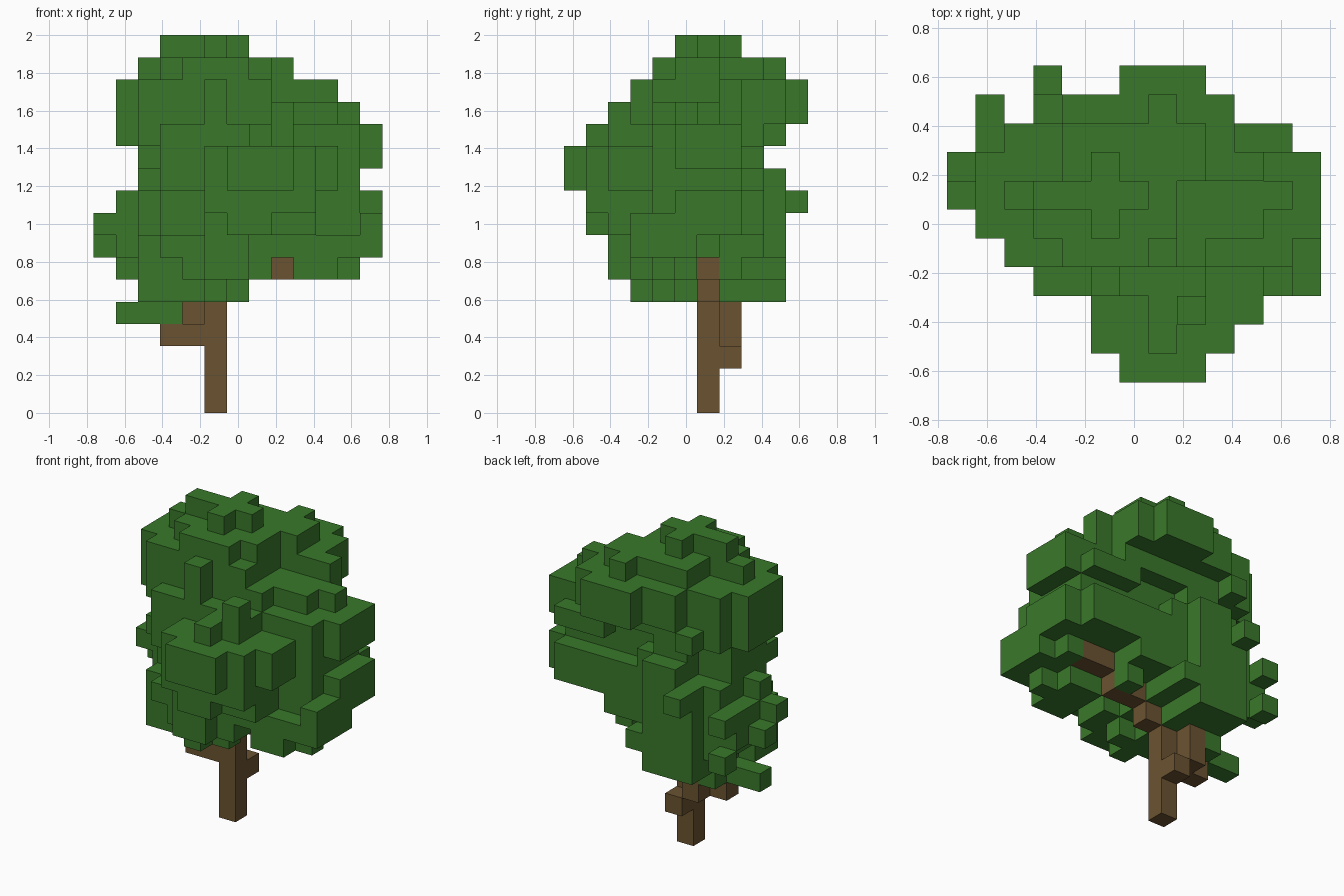
import bpy
import bmesh
import math
from itertools import product
from mathutils import Vector

default_cube = bpy.data.objects.get("Cube")
if default_cube:
    bpy.data.objects.remove(default_cube, do_unlink=True)

# The tree is laid out on a block grid, and each box lists its
# first and last block along x, y and z
BLOCK = 2 / 17
CENTRE = Vector((6.5, 5.5, 0))

TRUNK = [
    (5, 5, 6, 6, 0, 5),    # stem
    (5, 5, 7, 7, 2, 2),    # stub at the back
    (3, 4, 6, 6, 3, 3),    # limb towards -x
    (4, 4, 7, 7, 3, 4),
    # rising limb towards +x
    (6, 6, 6, 6, 5, 5), (7, 8, 6, 6, 6, 6), (9, 10, 6, 6, 7, 7),
]

CROWN = [
    # cross-shaped tip
    (3, 6, 6, 6, 16, 16), (5, 5, 5, 7, 16, 16),
    # upper step
    (4, 6, 4, 4, 15, 15), (3, 7, 5, 5, 15, 15), (2, 7, 6, 6, 15, 15),
    (4, 8, 7, 8, 15, 15), (7, 7, 9, 9, 15, 15),
    # broad body with front column and back bulge
    (2, 7, 4, 8, 12, 14), (1, 1, 5, 7, 12, 14), (5, 5, 3, 3, 12, 14),
    (4, 9, 9, 9, 13, 14), (6, 8, 10, 10, 13, 14), (8, 9, 8, 8, 12, 14),
    (8, 10, 7, 7, 13, 14), (3, 3, 9, 9, 12, 12),
    # step towards +x
    (8, 10, 5, 6, 13, 13), (8, 8, 4, 4, 13, 13), (11, 11, 6, 6, 13, 13),
]

UPPER_BOUGHS = [
    # core below the crown
    (3, 8, 4, 4, 10, 11), (2, 8, 5, 7, 10, 11), (8, 8, 4, 8, 12, 12),
    (2, 2, 4, 4, 10, 10),
    (4, 5, 8, 8, 11, 11), (4, 6, 8, 8, 10, 10), (4, 5, 9, 9, 10, 10),
    # bough towards +x
    (9, 11, 4, 7, 10, 12), (9, 10, 3, 3, 11, 11), (9, 11, 8, 8, 11, 11),
    (12, 12, 5, 7, 11, 12),
    # bough towards the front
    (6, 8, 0, 0, 10, 11), (5, 9, 1, 1, 9, 11), (6, 7, 1, 1, 8, 8),
    (5, 9, 2, 3, 8, 11), (10, 10, 2, 3, 10, 11), (3, 8, 3, 3, 10, 12),
    (7, 7, 1, 2, 12, 12), (8, 8, 2, 2, 12, 13),
]

LOWER_BOUGHS = [
    # middle and +x side
    (5, 8, 3, 8, 7, 9), (9, 11, 4, 6, 7, 9), (9, 11, 7, 8, 8, 9),
    (12, 12, 3, 5, 7, 8), (12, 12, 6, 7, 8, 8), (12, 12, 5, 7, 9, 9),
    (9, 10, 3, 3, 6, 7), (11, 11, 3, 3, 7, 7),
    (9, 10, 4, 5, 6, 6), (11, 11, 4, 4, 6, 6),
    (7, 7, 3, 4, 6, 6), (8, 8, 7, 7, 6, 7),
    # -x side and its front
    (2, 6, 4, 8, 6, 7), (3, 6, 4, 8, 8, 9), (2, 2, 5, 8, 8, 9),
    (3, 6, 3, 3, 7, 7), (4, 6, 3, 3, 6, 6), (5, 6, 2, 2, 6, 7),
    (1, 1, 6, 7, 7, 8), (1, 1, 6, 6, 9, 9),
]

SPRIGS = [
    # underside
    (2, 4, 4, 5, 5, 5), (5, 5, 3, 5, 5, 5), (6, 6, 4, 4, 5, 5),
    (3, 4, 6, 6, 5, 5), (3, 5, 7, 8, 5, 5),
    # back wall and its single blocks
    (3, 5, 9, 9, 5, 9), (6, 6, 9, 9, 6, 6), (3, 3, 10, 10, 9, 9),
    (1, 1, 8, 8, 7, 8), (1, 1, 9, 9, 8, 8), (1, 1, 9, 9, 6, 6),
    # low tuft on the limb, and outermost tips
    (1, 3, 6, 6, 4, 4), (3, 3, 7, 7, 4, 4),
    (0, 0, 6, 6, 8, 8), (0, 0, 7, 7, 7, 7),
]


def blocks(boxes):
    """All grid blocks covered by the boxes."""
    cells = set()
    for x0, x1, y0, y1, z0, z1 in boxes:
        cells.update(product(range(x0, x1 + 1), range(y0, y1 + 1), range(z0, z1 + 1)))
    return cells


def make_material(name, colour):
    mat = bpy.data.materials.new(name)
    mat.use_nodes = True
    mat.diffuse_color = colour
    shader = next(n for n in mat.node_tree.nodes if n.type == 'BSDF_PRINCIPLED')
    shader.inputs["Base Color"].default_value = colour
    shader.inputs["Roughness"].default_value = 0.9
    return mat


def build(name, cells, occupied, mat):
    """Mesh the outside faces of a set of blocks."""
    bm = bmesh.new()
    corners = {}

    def corner(point):
        key = tuple(round(c) for c in point)
        if key not in corners:
            corners[key] = bm.verts.new((Vector(key) - CENTRE) * BLOCK)
        return corners[key]

    for cell in sorted(cells):
        for axis, side in product(range(3), (0, 1)):
            neighbour = list(cell)
            neighbour[axis] += 2 * side - 1
            if tuple(neighbour) in occupied:
                continue
            base, u, v = Vector(cell), Vector((0, 0, 0)), Vector((0, 0, 0))
            base[axis] += side
            u[(axis + 1) % 3] = 1
            v[(axis + 2) % 3] = 1
            ring = [base, base + u, base + u + v, base + v]
            if not side:
                ring.reverse()
            bm.faces.new([corner(p) for p in ring])
    # merge coplanar block faces into larger flat ones
    bmesh.ops.dissolve_limit(bm, angle_limit=math.radians(1),
                             verts=bm.verts, edges=bm.edges)
    mesh = bpy.data.meshes.new(name)
    bm.to_mesh(mesh)
    bm.free()
    mesh.materials.append(mat)
    obj = bpy.data.objects.new(name, mesh)
    bpy.context.scene.collection.objects.link(obj)
    return obj


bark = make_material("bark brown", (0.147, 0.087, 0.031, 1))
leaf = make_material("leaf green", (0.041, 0.19, 0.023, 1))

wood = blocks(TRUNK)
foliage = blocks(CROWN + UPPER_BOUGHS + LOWER_BOUGHS + SPRIGS) - wood
build("trunk", wood, wood | foliage, bark)
build("foliage", foliage, wood | foliage, leaf)
